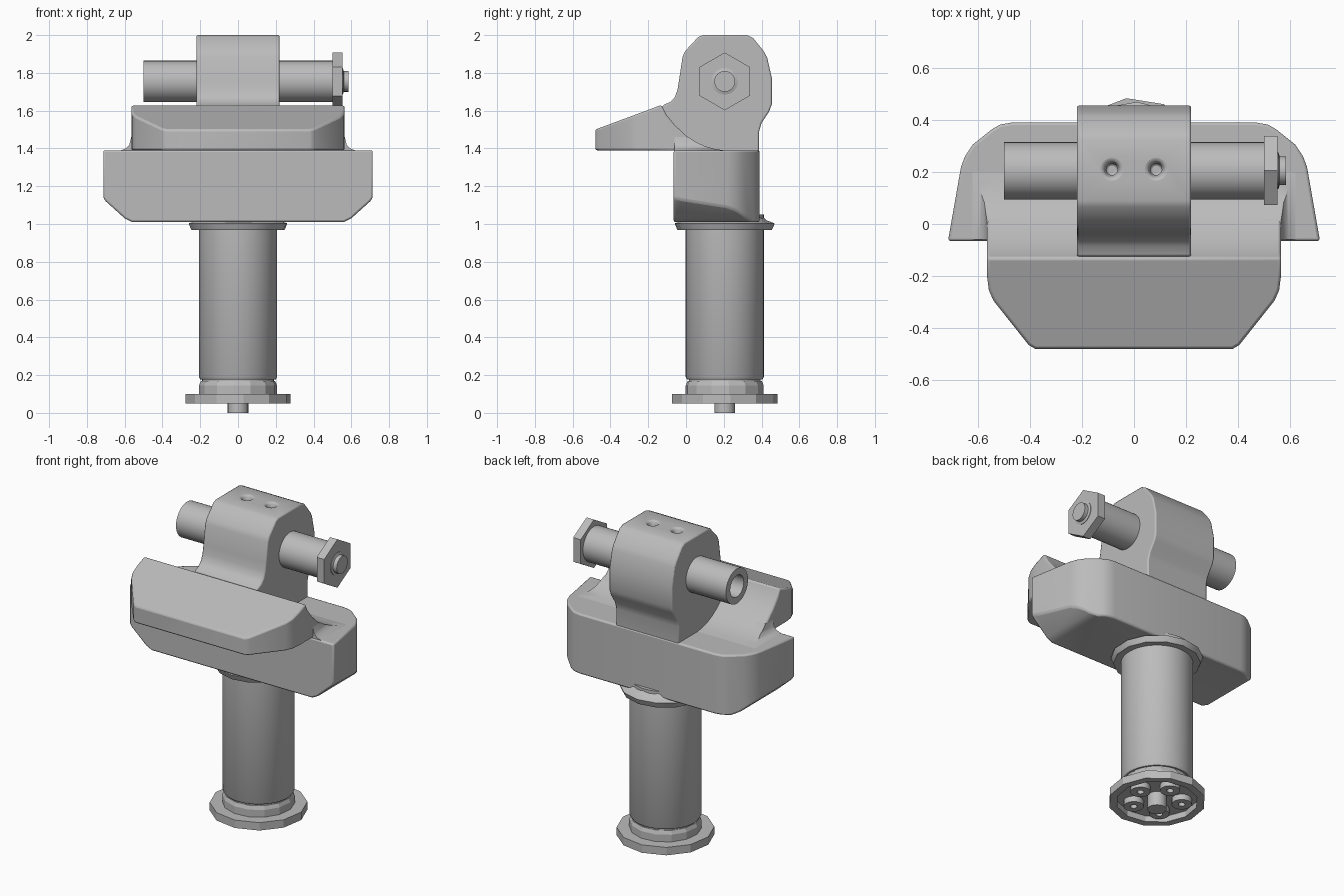
import bpy, bmesh, math
from mathutils import Matrix, Vector

cube = bpy.data.objects.get("Cube")
if cube:
    bpy.data.objects.remove(cube, do_unlink=True)

steel = bpy.data.materials.new("grey_steel")
steel.use_nodes = True
GREY = (0.5, 0.5, 0.5, 1)
steel.diffuse_color = GREY
steel.node_tree.nodes["Principled BSDF"].inputs["Base Color"].default_value = GREY

CY = 0.205            # y of the shaft and pin axes
PIN_Z = 1.755         # height of the cross pin


def finish(name, bm):
    bmesh.ops.recalc_face_normals(bm, faces=bm.faces)
    mesh = bpy.data.meshes.new(name)
    bm.to_mesh(mesh)
    bm.free()
    mesh.materials.append(steel)
    ob = bpy.data.objects.new(name, mesh)
    bpy.context.collection.objects.link(ob)
    return ob


def activate(ob):
    bpy.ops.object.select_all(action='DESELECT')
    ob.select_set(True)
    bpy.context.view_layer.objects.active = ob


def extrude(name, points, axis, lo, hi):
    """Prism from a 2D outline; the outline uses the two other axes in order."""
    def place(a, b, t):
        return {'x': (t, a, b), 'y': (a, t, b), 'z': (a, b, t)}[axis]
    bm = bmesh.new()
    face = bm.faces.new([bm.verts.new(place(a, b, lo)) for a, b in points])
    new = bmesh.ops.extrude_face_region(bm, geom=[face])["geom"]
    move = Vector(place(0, 0, hi - lo))
    bmesh.ops.translate(bm, vec=move, verts=[v for v in new if isinstance(v, bmesh.types.BMVert)])
    return finish(name, bm)


def lathe(name, points, sides, at=(0, CY, 0), turn=0, along_x=False, closed=False):
    """Revolve a (radius, height) outline around z, or around x."""
    bm = bmesh.new()
    vs = [bm.verts.new((r, 0, h)) for r, h in points]
    pairs = list(zip(vs, vs[1:])) + ([(vs[-1], vs[0])] if closed else [])
    edges = [bm.edges.new(p) for p in pairs]
    bmesh.ops.spin(bm, geom=vs + edges, cent=(0, 0, 0), axis=(0, 0, 1),
                   angle=math.tau, steps=sides, use_duplicate=False)
    bmesh.ops.remove_doubles(bm, verts=bm.verts, dist=1e-5)
    m = Matrix.Rotation(math.radians(turn), 4, 'Z')
    if along_x:
        m = Matrix.Rotation(math.pi / 2, 4, 'Y') @ m
    bmesh.ops.transform(bm, matrix=Matrix.Translation(at) @ m, verts=bm.verts)
    return finish(name, bm)


def combine(ob, other, operation):
    activate(ob)
    mod = ob.modifiers.new("cut", 'BOOLEAN')
    mod.operation, mod.object, mod.solver = operation, other, 'EXACT'
    bpy.ops.object.modifier_apply(modifier=mod.name)
    bpy.data.objects.remove(other, do_unlink=True)


def soften(ob, width):
    mod = ob.modifiers.new("edge_round", 'BEVEL')
    mod.width, mod.segments = width, 2
    mod.limit_method, mod.angle_limit = 'ANGLE', math.radians(32)


def smooth(ob, angle=35):
    activate(ob)
    bpy.ops.object.shade_smooth_by_angle(angle=math.radians(angle))


def mirrored(half):
    """Complete a symmetric outline from its +x half."""
    return half + [(-x, y) for x, y in reversed(half)]


# Crosshead block: plan outline limited by a front outline with cut lower corners
block = extrude("crosshead_block", mirrored([
    (0.715, -0.065), (0.665, 0.22), (0.65, 0.26), (0.62, 0.305),
    (0.545, 0.365), (0.515, 0.382), (0.47, 0.39)]), 'z', 0.9, 1.5)
combine(block, extrude("block_front", mirrored([
    (0.8, 1.39), (0.8, 1.14), (0.715, 1.14), (0.7, 1.12), (0.6, 1.03), (0.56, 1.01)]),
    'y', -0.3, 0.6), 'INTERSECT')
soften(block, 0.01)
smooth(block)

# Jaw: sloping lip with a hollow back, corners cut in plan
hollow = [(-0.13, 1.63), (-0.105, 1.58), (-0.06, 1.525), (0, 1.468),
          (0.05, 1.435), (0.1, 1.412), (0.15, 1.398), (0.21, 1.388)]
jaw = extrude("jaw", [(-0.05, 1.39), (-0.48, 1.39), (-0.48, 1.5)] + hollow
              + [(0.21, 1.3), (-0.05, 1.3)], 'x', -0.8, 0.8)
combine(jaw, extrude("jaw_plan", mirrored([
    (0.38, -0.48), (0.405, -0.465), (0.54, -0.295), (0.558, -0.255),
    (0.565, -0.2), (0.565, 0.4)]), 'z', 1.2, 1.8), 'INTERSECT')
soften(jaw, 0.01)
smooth(jaw)

# Fillets where the jaw ends meet the block
for side, sx in (("left", 1), ("right", -1)):
    fillet = extrude(side + "_jaw_fillet", [
        (sx * x, z) for x, z in [(0.5, 1.34), (0.62, 1.34), (0.62, 1.39), (0.593, 1.4),
                                 (0.575, 1.42), (0.565, 1.46), (0.5, 1.46)]],
        'y', -0.06, 0.3)
    combine(fillet, extrude("fillet_side", [(-0.2, 1.3), (-0.2, 1.63)] + hollow
                            + [(0.21, 1.3)], 'x', -0.8, 0.8), 'INTERSECT')
    smooth(fillet)

# Lug that carries the cross pin, with two screw holes in its top
lug = extrude("pin_lug", [
    (-0.125, 1.628), (-0.085, 1.645), (-0.06, 1.67), (-0.045, 1.71), (-0.037, 1.76),
    (-0.018, 1.885), (-0.005, 1.915), (0.065, 1.99), (0.09, 2.0), (0.325, 2.0),
    (0.355, 1.985), (0.415, 1.91), (0.43, 1.88), (0.455, 1.77), (0.455, 1.635),
    (0.44, 1.595), (0.4, 1.535), (0.387, 1.49), (0.387, 1.3), (0, 1.3),
    (0, 1.42), (-0.11, 1.45)], 'x', -0.22, 0.22)
for x in (-0.085, 0.085):
    combine(lug, lathe("hole_cutter", [(0, -0.07), (0.022, -0.07), (0.022, -0.025),
                                       (0.036, 0), (0.036, 0.05), (0, 0.05)],
                       20, (x, 0.21, 2.0)), 'DIFFERENCE')
soften(lug, 0.008)
smooth(lug)

# Cross pin: open tube on the right, hexagon head and stub on the left
pin = lathe("cross_pin", [(0, -0.3), (0.068, -0.3), (0.068, -0.5), (0.11, -0.5),
                          (0.11, 0.51), (0, 0.51)], 32, (0, CY, PIN_Z), along_x=True)
smooth(pin)
lathe("hexagon_head", [(0, 0.5), (0.153, 0.5), (0.153, 0.552), (0.07, 0.552),
                       (0.058, 0.54), (0, 0.54)], 6, (0, CY, PIN_Z), along_x=True)
stub = lathe("pin_stub", [(0, 0.5), (0.07, 0.5), (0.07, 0.555), (0.055, 0.56),
                          (0.055, 0.585), (0, 0.585)], 24, (0, CY, PIN_Z), along_x=True)
smooth(stub)

# Shaft with collar, groove and neck
shaft = lathe("shaft", [(0, 1.05), (0.207, 1.05), (0.207, 0.19), (0.2, 0.178),
                        (0.19, 0.178), (0.19, 0.16), (0, 0.16)], 40)
smooth(shaft)
collar = lathe("collar", [(0, 0.968), (0.25, 0.968), (0.26, 0.99), (0.265, 1.003),
                          (0.22, 1.02), (0.195, 1.05), (0, 1.05)], 14, turn=10)
smooth(collar, 30)
lathe("neck", [(0, 0.09), (0.208, 0.09), (0.208, 0.145), (0.198, 0.168), (0, 0.168)],
      14, turn=6)

# End flange with a recessed underside, centre pin and ring of bolts
lathe("end_flange", [(0, 0.1), (0.28, 0.1), (0.28, 0.05), (0.235, 0.05),
                     (0.235, 0.088), (0, 0.088)], 12, turn=6)
centre = lathe("centre_pin", [(0, 0), (0.055, 0), (0.055, 0.09), (0, 0.09)], 20)
smooth(centre)
for i in range(5):
    a = math.radians(225 + 72 * i)
    bolt = lathe("flange_bolt", [(0.02, 0.052), (0.058, 0.052), (0.058, 0.09), (0.02, 0.09)],
                 16, (0.145 * math.cos(a), CY + 0.145 * math.sin(a), 0), closed=True)
    smooth(bolt)
